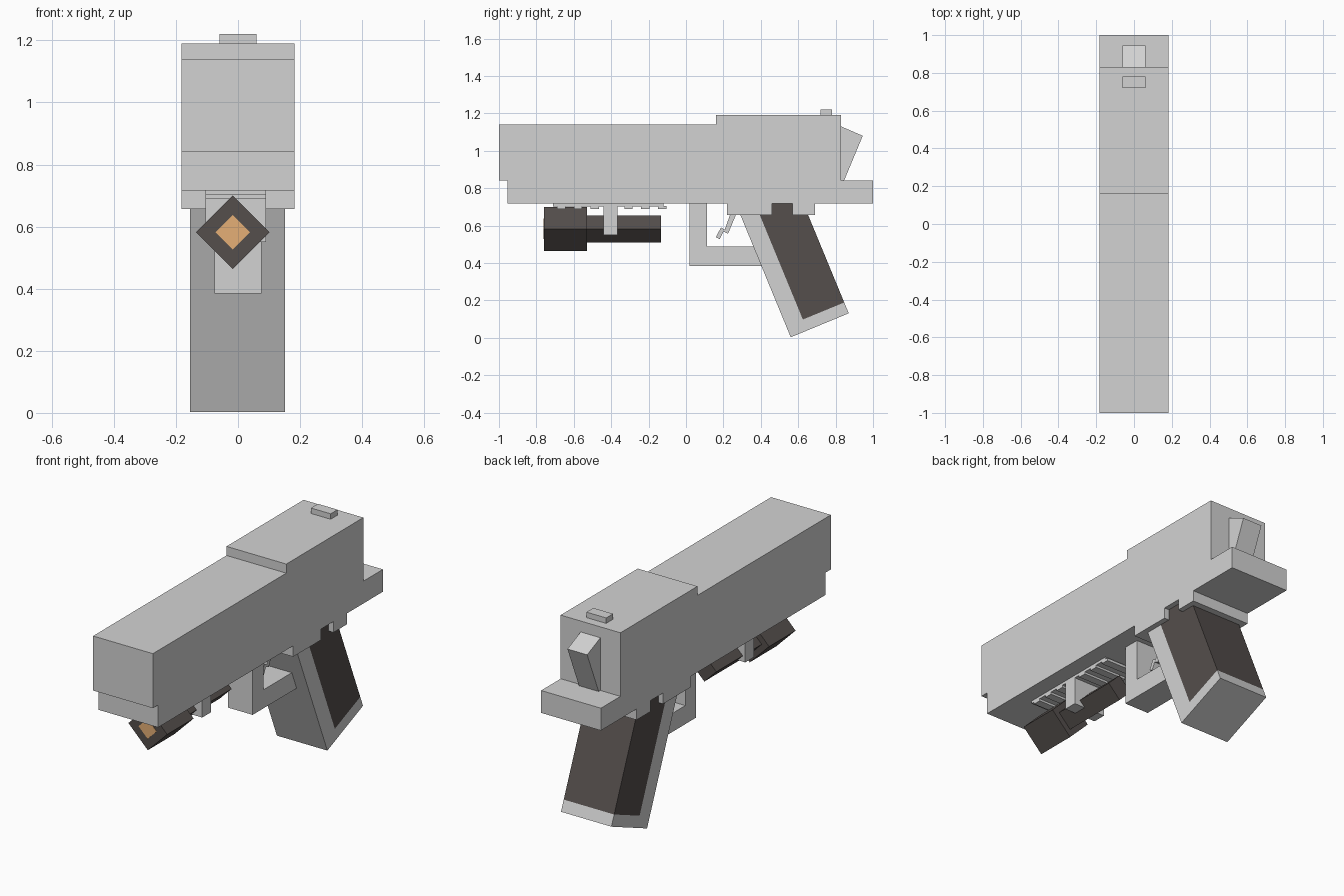
import bpy
import bmesh
import math
from mathutils import Vector

cube = bpy.data.objects.get("Cube")
if cube:
    bpy.data.objects.remove(cube, do_unlink=True)


def material(name, rgb):
    mat = bpy.data.materials.new(name)
    mat.use_nodes = True
    mat.diffuse_color = (*rgb, 1)
    mat.node_tree.nodes["Principled BSDF"].inputs["Base Color"].default_value = (*rgb, 1)
    return mat


GREY = material("light grey", (0.65, 0.65, 0.65))
DARK = material("dark brown grey", (0.089, 0.077, 0.072))
ORANGE = material("lens orange", (0.78, 0.43, 0.18))


def finish(name, bm, *mats):
    bmesh.ops.recalc_face_normals(bm, faces=bm.faces)
    mesh = bpy.data.meshes.new(name)
    bm.to_mesh(mesh)
    bm.free()
    for mat in mats:
        mesh.materials.append(mat)
    obj = bpy.data.objects.new(name, mesh)
    bpy.context.collection.objects.link(obj)
    return obj


def side_prism(points, x0, x1):
    """Extrude a (y, z) outline across x."""
    bm = bmesh.new()
    face = bm.faces.new([bm.verts.new((x0, y, z)) for y, z in points])
    new = bmesh.ops.extrude_face_region(bm, geom=[face])["geom"]
    bmesh.ops.translate(bm, vec=(x1 - x0, 0, 0),
                        verts=[g for g in new if isinstance(g, bmesh.types.BMVert)])
    return bm


def box(name, x, y, z, mat=GREY):
    outline = [(y[0], z[0]), (y[1], z[0]), (y[1], z[1]), (y[0], z[1])]
    return finish(name, side_prism(outline, *x), mat)


# Slide and frame, with a notch above the grip
body = [(-1, 1.14), (0.16, 1.14), (0.16, 1.19), (0.83, 1.19), (0.83, 0.84),
        (1, 0.84), (1, 0.717), (0.69, 0.717), (0.69, 0.657), (0.645, 0.657),
        (0.57, 0.657), (0.57, 0.717), (0.46, 0.717), (0.46, 0.657),
        (0.22, 0.657), (0.22, 0.717), (-0.955, 0.717), (-0.955, 0.84), (-1, 0.84)]
finish("slide_and_frame", side_prism(body, -0.182, 0.182), GREY)

# Rear sight and hammer
box("rear_sight", (-0.06, 0.06), (0.72, 0.78), (1.18, 1.22))
finish("hammer", side_prism([(0.82, 1.135), (0.83, 1.13), (0.945, 1.08),
                             (0.843, 0.835), (0.82, 0.835)], -0.06, 0.06), GREY)

# Slanted grip: dark panels behind a grey front strap and base
heel = Vector((0, 0.56, 0.003))
across = Vector((0, 0.925, 0.381))
up = Vector((0, -0.381, 0.925))
bm = side_prism([(0.56, 0.003), (0.87, 0.131), (0.626, 0.722), (0.264, 0.722)],
                -0.155, 0.152)
for normal, offset in ((across, 0.096), (up, 0.063)):
    bmesh.ops.bisect_plane(bm, geom=bm.verts[:] + bm.edges[:] + bm.faces[:],
                           plane_co=heel + normal * offset, plane_no=normal)
for f in bm.faces:
    p = f.calc_center_median() - heel
    f.material_index = int(p.dot(across) > 0.096 and p.dot(up) > 0.063)
finish("grip", bm, GREY, DARK)

# Trigger guard and trigger
finish("trigger_guard", side_prism([(0.02, 0.73), (0.02, 0.385), (0.46, 0.385),
                                    (0.46, 0.487), (0.113, 0.487), (0.113, 0.73)],
                                   -0.075, 0.075), GREY)
finish("trigger", side_prism([(0.24, 0.67), (0.207, 0.578), (0.187, 0.59), (0.16, 0.538),
                              (0.18, 0.528), (0.2, 0.568), (0.225, 0.557), (0.272, 0.67)],
                             -0.03, 0.03), GREY)

# Accessory rail with cross teeth
box("rail_base", (-0.105, 0.09), (-0.71, -0.12), (0.702, 0.72))
for i in range(7):
    y = -0.69 + i * 0.09
    box(f"rail_tooth_{i + 1}", (-0.105, 0.09), (y, y + 0.045), (0.69, 0.705))

# Clamp holding the light
box("light_clamp", (-0.105, 0.09), (-0.44, -0.365), (0.55, 0.71))


def diamond_bar(radius, y0, y1):
    """Four-sided bar along y, standing on an edge."""
    bm = bmesh.new()
    ring = [bm.verts.new((-0.017 + radius * math.cos(a), y0, 0.582 + radius * math.sin(a)))
            for a in (i * math.pi / 2 for i in range(4))]
    face = bm.faces.new(ring)
    new = bmesh.ops.extrude_face_region(bm, geom=[face], use_keep_orig=True)["geom"]
    bmesh.ops.translate(bm, vec=(0, y1 - y0, 0),
                        verts=[g for g in new if isinstance(g, bmesh.types.BMVert)])
    return bm


finish("light_body", diamond_bar(0.073, -0.54, -0.135), DARK)
finish("light_head", diamond_bar(0.118, -0.76, -0.53), DARK)
finish("light_lens", diamond_bar(0.055, -0.762, -0.755), ORANGE)
